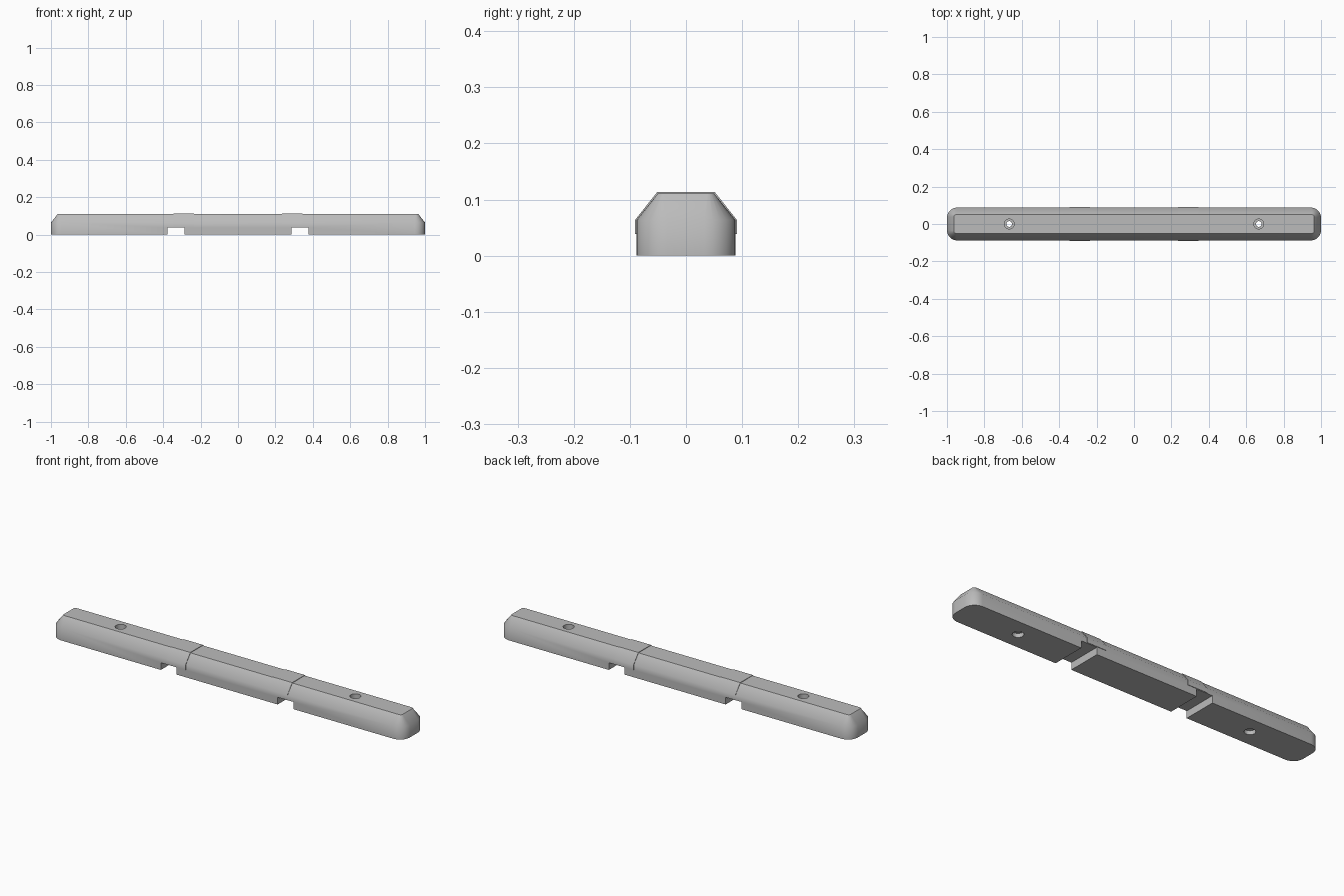
import bpy, bmesh, math

cube = bpy.data.objects.get("Cube")
if cube:
    bpy.data.objects.remove(cube, do_unlink=True)

concrete = bpy.data.materials.new("concrete grey")
concrete.use_nodes = True
GREY = (0.5, 0.5, 0.5, 1)
concrete.diffuse_color = GREY
concrete.node_tree.nodes["Principled BSDF"].inputs["Base Color"].default_value = GREY


def loft(name, rings):
    """Solid skinned through matching rings of points, capped at both ends."""
    bm = bmesh.new()
    loops = [[bm.verts.new(p) for p in ring] for ring in rings]
    n = len(loops[0])
    for a, b in zip(loops, loops[1:]):
        for i in range(n):
            j = (i + 1) % n
            bm.faces.new((a[i], a[j], b[j], b[i]))
    bm.faces.new(loops[0][::-1])
    bm.faces.new(loops[-1])
    bmesh.ops.recalc_face_normals(bm, faces=bm.faces)
    mesh = bpy.data.meshes.new(name)
    bm.to_mesh(mesh)
    bm.free()
    mesh.materials.append(concrete)
    obj = bpy.data.objects.new(name, mesh)
    bpy.context.collection.objects.link(obj)
    return obj


def rounded_rect(hx, hy, r, z, steps=6):
    pts = []
    for q, (sx, sy) in enumerate(((1, 1), (-1, 1), (-1, -1), (1, -1))):
        for k in range(steps + 1):
            a = math.pi / 2 * (q + k / steps)
            pts.append((sx * (hx - r) + r * math.cos(a), sy * (hy - r) + r * math.sin(a), z))
    return pts


def circle(x, r, z, n=32):
    return [(x + r * math.cos(math.tau * i / n), r * math.sin(math.tau * i / n), z) for i in range(n)]


def smooth(obj):
    bpy.ops.object.select_all(action='DESELECT')
    obj.select_set(True)
    bpy.context.view_layer.objects.active = obj
    bpy.ops.object.shade_smooth_by_angle(angle=math.radians(45))


def cut(obj, cutter):
    mod = obj.modifiers.new("cut", 'BOOLEAN')
    mod.operation, mod.solver, mod.object = 'DIFFERENCE', 'EXACT', cutter
    bpy.context.view_layer.objects.active = obj
    bpy.ops.object.modifier_apply(modifier=mod.name)
    bpy.data.objects.remove(cutter, do_unlink=True)


# Long body with rounded ends, upright walls and sloped shoulders
HEIGHT, SHOULDER, STEP = 0.111, 0.064, 0.0025
body = loft("wheel_stop_body", [
    rounded_rect(1.0, 0.088, 0.055, 0),
    rounded_rect(1.0, 0.088, 0.055, SHOULDER),
    rounded_rect(0.963, 0.05, 0.012, HEIGHT)])

for side, s in (("right", -1), ("left", 1)):
    # Drainage slot across the underside
    cut(body, loft("slot_cutter", [
        [(s * 0.332 + dx, y, z) for dx, z in
         ((-0.045, -0.02), (0.045, -0.02), (0.045, 0.037), (-0.045, 0.037))]
        for y in (-0.2, 0.2)]))
    # Anchor hole, wider at both mouths
    cut(body, loft("hole_cutter", [circle(s * 0.667, r, z) for r, z in (
        (0.026, -0.02), (0.026, 0.02), (0.015, 0.02), (0.015, 0.085),
        (0.026, 0.085), (0.026, 0.13))]))
    # Slightly raised band over the slot
    half = [(0.088 + STEP, 0.039), (0.088 + STEP, SHOULDER), (0.05 + STEP / 2, HEIGHT + STEP)]
    section = half + [(-y, z) for y, z in reversed(half)]
    smooth(loft(side + "_raised_band", [
        [(x, y, z) for y, z in section] for x in (s * 0.235, s * 0.344)]))
smooth(body)
